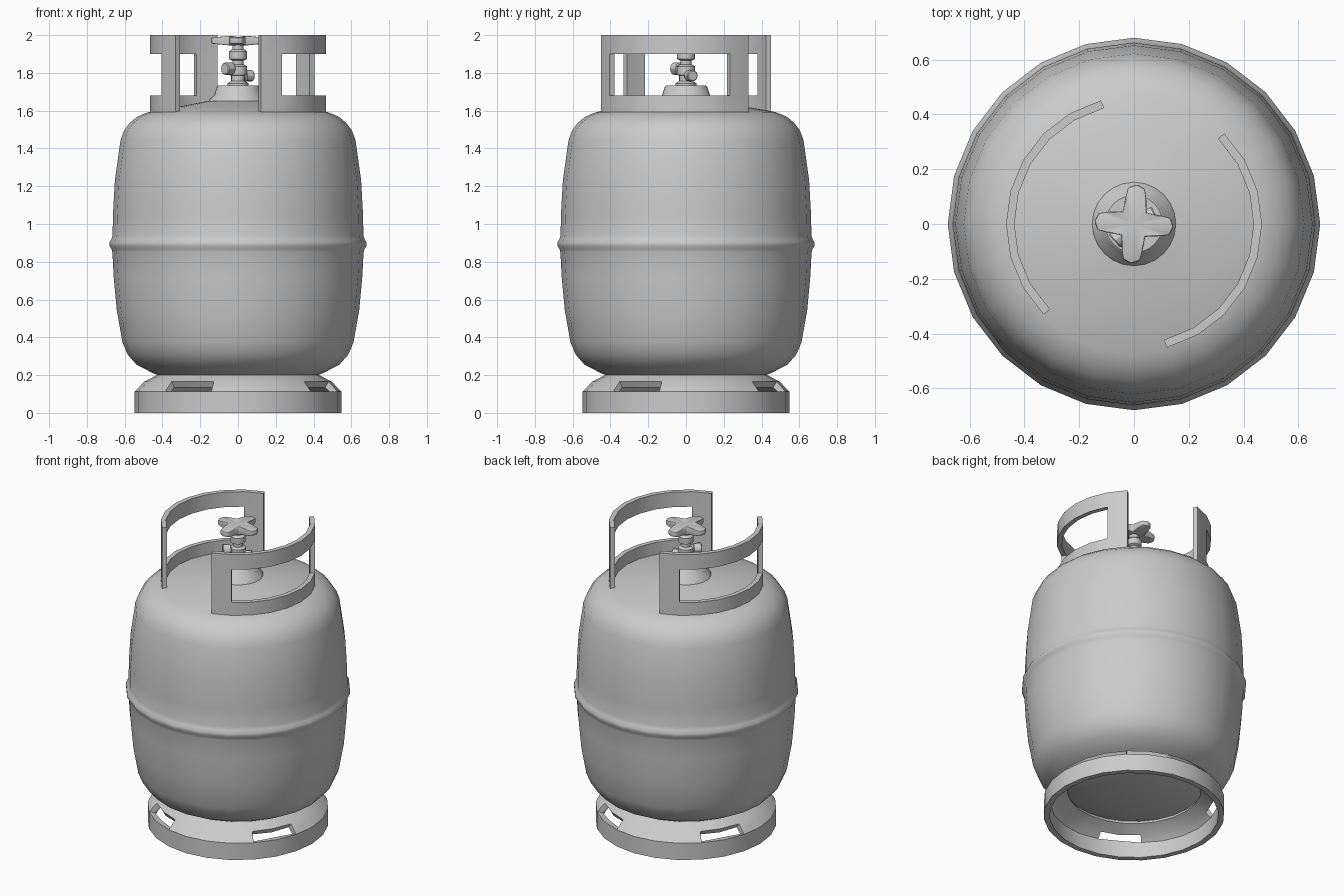
import bpy, bmesh
from math import sin, cos, pi, radians
from mathutils import Matrix, Vector

if "Cube" in bpy.data.objects:
    bpy.data.objects.remove(bpy.data.objects["Cube"])


def finish(name, bm, solid=0.0, angle=40, bevel=0.0):
    me = bpy.data.meshes.new(name)
    bm.to_mesh(me)
    bm.free()
    ob = bpy.data.objects.new(name, me)
    bpy.context.collection.objects.link(ob)
    if solid:
        m = ob.modifiers.new("thickness", 'SOLIDIFY')
        m.thickness, m.offset, m.use_even_offset = solid, -1, True
    if bevel:
        m = ob.modifiers.new("edge", 'BEVEL')
        m.width, m.segments = bevel, 2
        m.limit_method = 'ANGLE'
    bpy.ops.object.select_all(action='DESELECT')
    ob.select_set(True)
    bpy.context.view_layer.objects.active = ob
    if ob.modifiers:
        bpy.ops.object.convert(target='MESH')
    bpy.ops.object.shade_smooth_by_angle(angle=radians(angle))
    return ob


def sweep(profile, n=24, first=0, count=None, skip=lambda i, j: False):
    """Turn an (r, z) profile around z; skip(row, step) leaves openings."""
    bm = bmesh.new()
    full = count is None
    count = n if full else count
    cols = count if full else count + 1
    rows = []
    for r, z in profile:
        if r == 0:
            rows.append([bm.verts.new((0, 0, z))] * cols)
        else:
            rows.append([bm.verts.new((r * cos(2 * pi * (first + j) / n),
                                       r * sin(2 * pi * (first + j) / n), z))
                         for j in range(cols)])
    for i in range(len(rows) - 1):
        for j in range(count):
            if skip(i, j):
                continue
            k = (j + 1) % cols
            loop = [rows[i][j], rows[i][k], rows[i + 1][k], rows[i + 1][j]]
            bm.faces.new(list(dict.fromkeys(loop)))
    return bm


# Tank shell with seam bead around the middle
finish("tank_body", sweep([
    (0, .13), (.22, .145), (.36, .175), (.45, .21), (.537, .255), (.585, .31), (.612, .375),
    (.642, .545), (.658, .72), (.665, .85), (.67, .868), (.68, .885), (.68, .903),
    (.67, .92), (.664, .94), (.662, 1.05), (.652, 1.23), (.622, 1.445), (.603, 1.495),
    (.574, 1.535), (.53, 1.57), (.474, 1.593), (.31, 1.622), (.17, 1.65), (0, 1.665)]), angle=60)

# Foot ring with four openings in its sloping band
finish("foot_ring", sweep(
    [(.547, 0), (.547, .112), (.497, .165), (.42, .205)],
    skip=lambda i, j: i == 1 and j % 6 in (3, 4)), solid=.035, angle=30)

# Two curved guard handles, each with one long window
for side, first in (("right", -5), ("left", 7)):
    finish(side + "_handle", sweep(
        [(.467, 1.585), (.467, 1.68), (.467, 1.9), (.467, 2.0)],
        first=first, count=8,
        skip=lambda i, j: i == 1 and 1 <= j <= 6), solid=.03, angle=30)

# Collar on top of the tank
finish("valve_collar", sweep([(.155, 1.645), (.148, 1.665), (.128, 1.68), (.113, 1.725),
                              (.105, 1.732), (0, 1.732)]), angle=40)

# Valve stem
finish("valve_stem", sweep([
    (.055, 1.725), (.055, 1.745), (.036, 1.757), (.036, 1.785), (.048, 1.79), (.048, 1.835),
    (.03, 1.845), (.03, 1.865), (.047, 1.873), (.047, 1.912), (.038, 1.922),
    (.03, 1.925), (.03, 1.96), (0, 1.96)], n=16), angle=30)


# Side outlets
def outlet(name, direction, z, radius, length):
    bm = sweep([(0, 0), (radius * .75, 0), (radius * .75, length * .45), (radius, length * .5),
                (radius, length * .95), (radius * .85, length), (0, length)], n=12)
    d = Vector((cos(radians(direction)), sin(radians(direction)), 0))
    bm.transform(Matrix.Translation((0, 0, z)) @ d.to_track_quat('Z', 'Y').to_matrix().to_4x4())
    finish(name, bm, angle=30)


outlet("gas_outlet", 222, 1.822, .033, .095)
outlet("relief_outlet", 25, 1.785, .03, .085)

# Four-lobed hand wheel
outline = [(.062, -45), (.105, -21), (.135, -13), (.145, 0), (.135, 13), (.105, 21)]
bm = bmesh.new()
levels = []
for top in (False, True):
    ring = []
    for lobe in range(4):
        for r, a in outline:
            t = radians(a + lobe * 90 - 4)
            z = (1.997 - max(0, r - .06) * .12) if top else (1.945 + max(0, r - .06) * .12)
            ring.append(bm.verts.new((r * cos(t), r * sin(t), z)))
    hub = bm.verts.new((0, 0, 1.99 if top else 1.945))
    for j in range(len(ring)):
        pair = [ring[j], ring[(j + 1) % len(ring)], hub]
        bm.faces.new(pair if top else pair[::-1])
    levels.append(ring)
low, high = levels
for j in range(len(low)):
    k = (j + 1) % len(low)
    bm.faces.new((low[j], low[k], high[k], high[j]))
finish("hand_wheel", bm, angle=35, bevel=.006)
